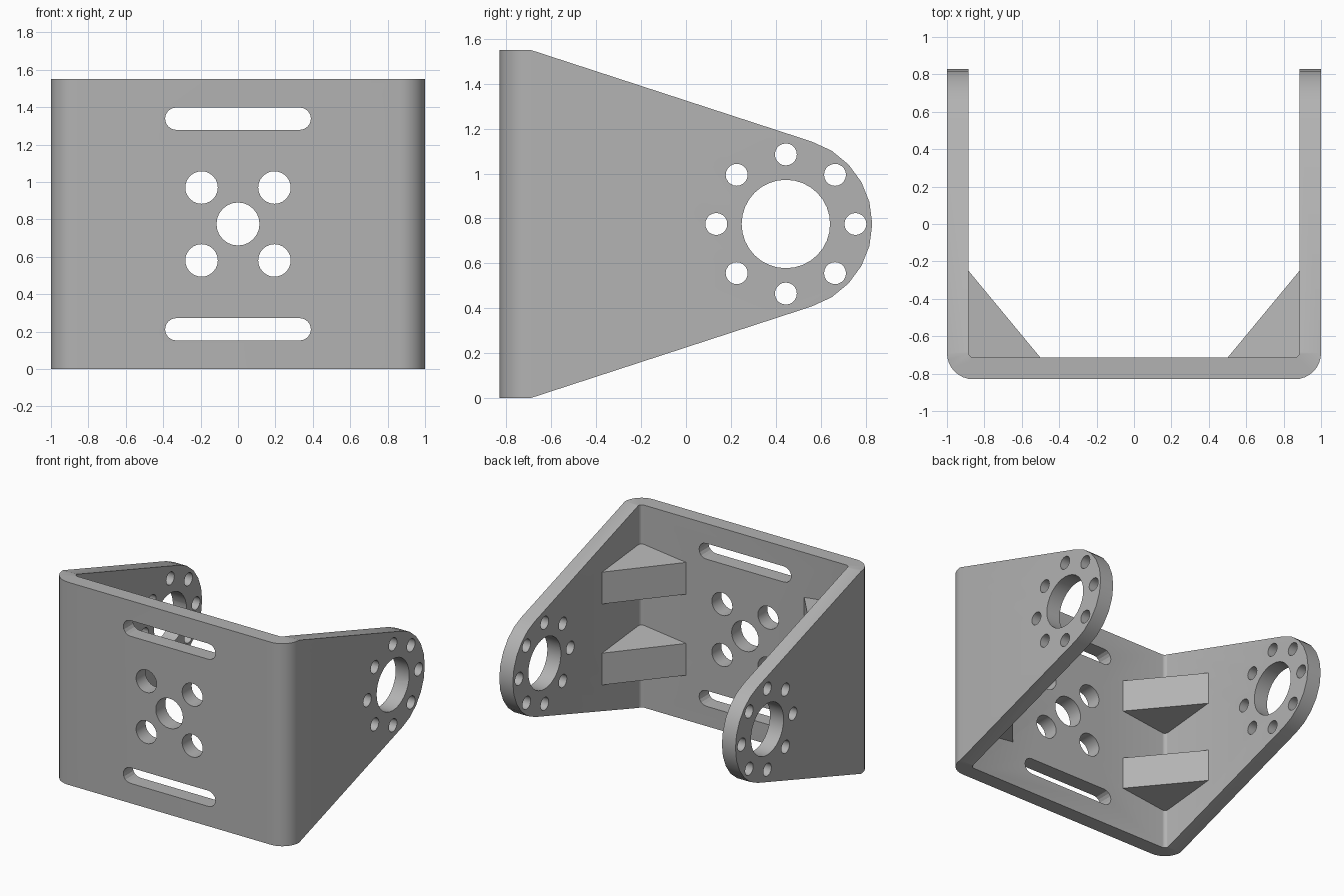
import bpy, bmesh
from math import sin, cos, radians
from mathutils import Vector

if "Cube" in bpy.data.objects:
    bpy.data.objects.remove(bpy.data.objects["Cube"], do_unlink=True)

HEIGHT, MID = 1.55, 0.775
BACK, INNER_X, INNER_Y = 0.83, 0.885, -0.715
PIVOT = 0.445

grey = bpy.data.materials.new("plain grey")
grey.use_nodes = True
grey.diffuse_color = (0.45, 0.45, 0.45, 1)
grey.node_tree.nodes["Principled BSDF"].inputs["Base Color"].default_value = grey.diffuse_color


def arc(cx, cy, r, start, end, steps):
    angles = [radians(start + (end - start) * i / steps) for i in range(steps + 1)]
    return [(cx + r * cos(a), cy + r * sin(a)) for a in angles]


def circle(cx, cy, r, sides):
    return arc(cx, cy, r, 0, 360, sides)[:-1]


def prism(name, outline, axis, low, high):
    """Extrude a flat outline along the named axis."""
    place = {"x": lambda u, v, w: (w, u, v),
             "y": lambda u, v, w: (u, w, v),
             "z": lambda u, v, w: (u, v, w)}[axis]
    bm = bmesh.new()
    face = bm.faces.new([bm.verts.new(place(u, v, low)) for u, v in outline])
    extruded = bmesh.ops.extrude_face_region(bm, geom=[face])["geom"]
    shift = Vector(place(0, 0, high - low))
    bmesh.ops.translate(bm, vec=shift, verts=[e for e in extruded if isinstance(e, bmesh.types.BMVert)])
    return finish(name, bm)


def finish(name, bm):
    bmesh.ops.recalc_face_normals(bm, faces=bm.faces)
    mesh = bpy.data.meshes.new(name)
    bm.to_mesh(mesh)
    bm.free()
    mesh.materials.append(grey)
    obj = bpy.data.objects.new(name, mesh)
    bpy.context.collection.objects.link(obj)
    return obj


def carve(target, cutter, operation="DIFFERENCE"):
    bpy.context.view_layer.objects.active = target
    mod = target.modifiers.new("carve", "BOOLEAN")
    mod.operation, mod.solver, mod.object = operation, "EXACT", cutter
    bpy.ops.object.modifier_apply(modifier=mod.name)
    bpy.data.objects.remove(cutter, do_unlink=True)


# U-shaped channel with rounded bends
outer_r, inner_r = 0.14, 0.03
outline = [(-1, BACK)]
outline += arc(-1 + outer_r, -BACK + outer_r, outer_r, 180, 270, 8)
outline += arc(1 - outer_r, -BACK + outer_r, outer_r, 270, 360, 8)
outline += [(1, BACK), (INNER_X, BACK)]
outline += arc(INNER_X - inner_r, INNER_Y + inner_r, inner_r, 0, -90, 4)
outline += arc(-INNER_X + inner_r, INNER_Y + inner_r, inner_r, 270, 180, 4)
outline += [(-INNER_X, BACK)]
bracket = prism("bracket", outline, "z", 0, HEIGHT)

# Tapered arms with round ends
side = [(-1, 0), (-0.69, 0)] + arc(PIVOT, MID, 0.385, -72.5, 72.5, 10)
side += [(-0.69, HEIGHT), (-1, HEIGHT)]
carve(bracket, prism("arm_shape", side, "x", -1.2, 1.2), "INTERSECT")

# Pivot hole and ring of screw holes through both arms
carve(bracket, prism("pivot_hole", circle(PIVOT, MID, 0.197, 32), "x", -1.2, 1.2))
for u, v in circle(PIVOT, MID, 0.31, 8):
    carve(bracket, prism("screw_hole", circle(u, v, 0.049, 20), "x", -1.2, 1.2))

# Holes and slots in the front plate
holes = [(0, MID, 0.115)]
holes += [(sx * 0.195, MID + sz * 0.195, 0.087) for sx in (-1, 1) for sz in (-1, 1)]
for x, z, r in holes:
    carve(bracket, prism("plate_hole", circle(x, z, r, 24), "y", -1, -0.6))
for z in (MID - 0.563, MID + 0.563):
    slot = arc(0.33, z, 0.06, -90, 90, 8) + arc(-0.33, z, 0.06, 90, 270, 8)
    carve(bracket, prism("plate_slot", slot, "y", -1, -0.6))

bpy.ops.object.select_all(action="DESELECT")
bracket.select_set(True)
bpy.context.view_layer.objects.active = bracket
bpy.ops.object.shade_smooth_by_angle(angle=radians(20))


# Corner gussets, thicker toward the bend
def gusset(name, sign, z):
    corners = [(INNER_X + 0.01, INNER_Y - 0.01, 0.17), (INNER_X, -0.25, 0.122), (0.5, INNER_Y, 0.122)]
    bm = bmesh.new()
    low, high = ([bm.verts.new((sign * x, y, z + s * h)) for x, y, h in corners] for s in (-1, 1))
    bm.faces.new(low)
    bm.faces.new(high)
    for i in range(3):
        j = (i + 1) % 3
        bm.faces.new((low[i], low[j], high[j], high[i]))
    return finish(name, bm)


for label, sign in (("left", 1), ("right", -1)):
    for level, z in (("upper", MID + 0.31), ("lower", MID - 0.31)):
        gusset(f"{label}_{level}_gusset", sign, z)
